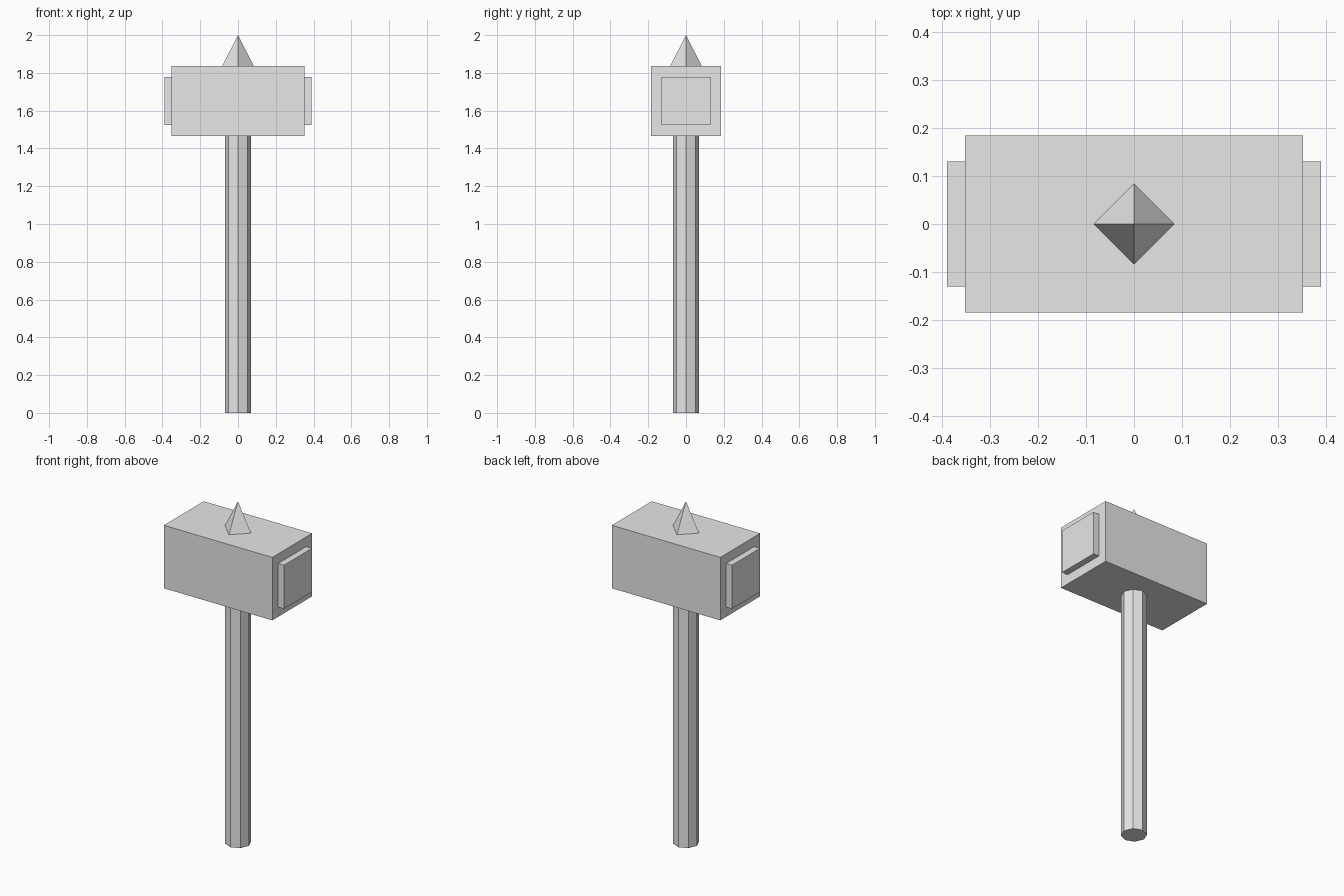
import bpy
from math import pi

cube = bpy.data.objects.get("Cube")
if cube:
    bpy.data.objects.remove(cube, do_unlink=True)

grey = bpy.data.materials.new("plain_grey")
grey.use_nodes = True
colour = (0.8, 0.8, 0.8, 1)
grey.diffuse_color = colour
grey.node_tree.nodes["Principled BSDF"].inputs["Base Color"].default_value = colour


def finish(name):
    obj = bpy.context.object
    obj.name = obj.data.name = name
    obj.data.materials.append(grey)
    return obj


def box(name, centre, size):
    bpy.ops.mesh.primitive_cube_add(size=1, location=centre)
    obj = finish(name)
    obj.scale = size
    bpy.ops.object.transform_apply(location=False, rotation=False, scale=True)
    return obj


HEAD_BOTTOM, HEAD_TOP, TIP = 1.467, 1.836, 2.0
HEAD_MID = (HEAD_BOTTOM + HEAD_TOP) / 2

# Octagonal handle, running up to the head
bpy.ops.mesh.primitive_cylinder_add(vertices=8, radius=0.07, depth=HEAD_BOTTOM,
                                    location=(0, 0, HEAD_BOTTOM / 2))
finish("handle")

# Block head
box("hammer_head", (0, 0, HEAD_MID), (0.703, 0.369, HEAD_TOP - HEAD_BOTTOM))

# Raised striking plates on both ends
for side, sign in (("left", 1), ("right", -1)):
    box(side + "_striking_plate", (sign * 0.37, 0, HEAD_MID), (0.038, 0.26, 0.256))

# Four-sided spike on top
bpy.ops.mesh.primitive_cone_add(vertices=4, radius1=0.084, radius2=0, depth=TIP - HEAD_TOP,
                                location=(0, 0, (TIP + HEAD_TOP) / 2))
finish("top_spike")
